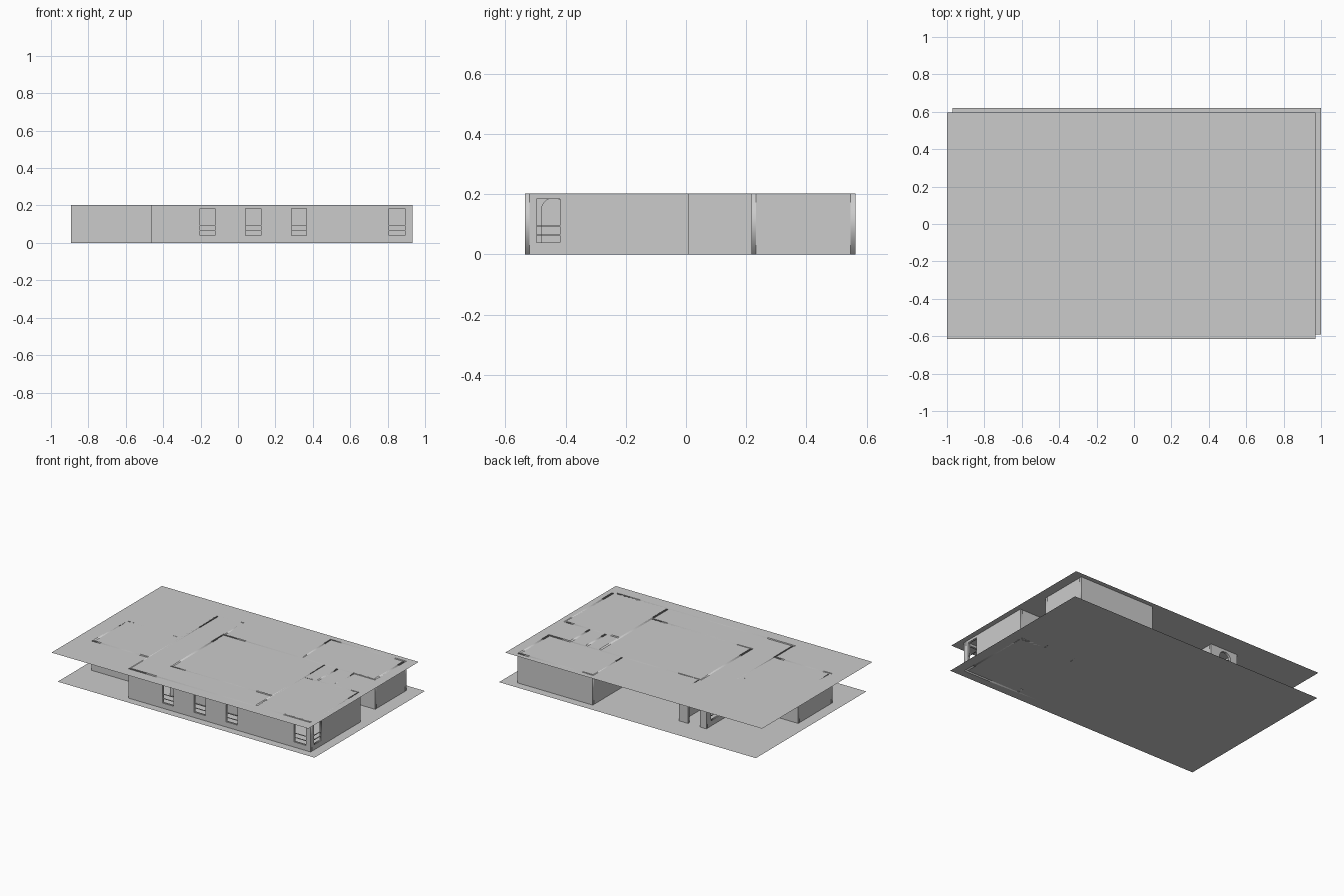
import bpy, math
from math import pi, cos, sin

if "Cube" in bpy.data.objects:
    bpy.data.objects.remove(bpy.data.objects["Cube"])

H = 0.203      # wall height
T = 0.016      # wall thickness


def sheet(name, x0, x1, y0, y1, z):
    me = bpy.data.meshes.new(name)
    me.from_pydata([(x0, y0, z), (x1, y0, z), (x1, y1, z), (x0, y1, z)], [], [(0, 1, 2, 3)])
    bpy.context.collection.objects.link(bpy.data.objects.new(name, me))


def rect(u0, u1, z0, z1):
    return [(u0, z0), (u1, z0), (u1, z1), (u0, z1)]


def arch(u0, u1, z1):
    # doorway profile with a round head, from left foot to right foot
    c, r = (u0 + u1) / 2, (u1 - u0) / 2
    return [(u0, 0)] + [(c - r * cos(pi * i / 10), z1 - r + r * sin(pi * i / 10))
                        for i in range(11)] + [(u1, 0)]


def panel(name, axis, at, loops, thick):
    # flat profile (with holes) standing upright along x or y
    cu = bpy.data.curves.new(name, 'CURVE')
    cu.dimensions = '2D'
    cu.fill_mode = 'BOTH'
    cu.extrude = thick / 2
    for pts in loops:
        s = cu.splines.new('POLY')
        s.points.add(len(pts) - 1)
        for p, (u, v) in zip(s.points, pts):
            p.co = (u, v, 0, 1)
        s.use_cyclic_u = True
    ob = bpy.data.objects.new(name, cu)
    bpy.context.collection.objects.link(ob)
    ob.rotation_euler = (pi / 2, 0, 0 if axis == 'x' else pi / 2)
    ob.location = (0, at, 0) if axis == 'x' else (at, 0, 0)
    bpy.ops.object.select_all(action='DESELECT')
    ob.select_set(True)
    bpy.context.view_layer.objects.active = ob
    bpy.ops.object.convert(target='MESH')


WZ0, WZ1 = 0.036, 0.187    # window sill and head


def wall(name, axis, at, a, b, windows=(), doors=(), arches=()):
    outline = [(a, 0)]
    notches = [[(u0, 0), (u0, 0.16), (u1, 0.16), (u1, 0)] for u0, u1 in doors]
    notches += [arch(u0, u1, 0.187) for u0, u1 in arches]
    for n in sorted(notches):
        outline += n
    outline += [(b, 0), (b, H), (a, H)]
    panel(name, axis, at, [outline] + [rect(u0, u1, WZ0, WZ1) for u0, u1 in windows], T)
    # open window frames with two low rails
    for i, (u0, u1) in enumerate(windows):
        f = 0.003
        holes = [rect(u0 + f, u1 - f, z0, z1) for z0, z1 in
                 ((WZ0 + f, 0.063), (0.066, 0.093), (0.096, WZ1 - f))]
        panel(f"{name}_window_frame_{i}", axis, at, [rect(u0, u1, WZ0, WZ1)] + holes, T * 0.4)


# floor and roof sheets, slightly offset from one another
sheet("floor_sheet", -0.97, 1.0, -0.59, 0.62, 0)
sheet("roof_sheet", -1.0, 0.97, -0.615, 0.595, H)

h = T / 2
# outer front gallery
wall("front_wall", 'x', -0.527, -0.465, 0.932,
     windows=[(-0.205, -0.12), (0.037, 0.127), (0.282, 0.37), (0.805, 0.897)])
wall("front_room_right_wall", 'y', 0.932 - h, -0.535 + T, 0.01, windows=[(-0.5, -0.415)])
wall("front_room_back_wall", 'x', 0.01 - h, 0.507 + h, 0.932 - T)

# long hall on the left
wall("hall_left_wall", 'y', -0.465 + h, -0.535 + T, 0.442 - T,
     windows=[(0.31, 0.39)], doors=[(-0.24, -0.15)])
wall("hall_right_wall", 'y', -0.265, 0.225 + h, 0.442 - T)
wall("hall_end_wall", 'x', 0.442 - h, -0.465, -0.265 + h, arches=[(-0.415, -0.325)])

# left room
wall("left_room_front_wall", 'x', -0.322, -0.892, -0.465)
wall("left_room_back_wall", 'x', 0.037, -0.892, -0.465)
wall("left_room_side_wall", 'y', -0.892 + h, -0.322 + h, 0.037 - h)

# large central room
wall("central_front_wall", 'x', -0.345, -0.265 - h, 0.507 - h)
wall("central_left_wall", 'y', -0.265, -0.345 + h, 0.225 - h, doors=[(-0.12, -0.03)])
wall("central_right_wall", 'y', 0.507, -0.535 + T, 0.225 - h,
     doors=[(-0.1, -0.02)], arches=[(-0.48, -0.40)])
wall("central_back_wall", 'x', 0.225, -0.265 - h, 0.9, doors=[(0.39, 0.47)])

# back right room
wall("back_room_back_wall", 'x', 0.562 - h, 0.33 - h, 0.9)
wall("back_room_left_wall", 'y', 0.33, 0.225 + h, 0.562 - T)
wall("back_room_right_wall", 'y', 0.9 - h, 0.225 + h, 0.562 - T)

# closet between the two right rooms
for nm, x in (("closet_left_wall", 0.61), ("closet_right_wall", 0.73)):
    wall(nm, 'y', x, 0.01, 0.225 - h)
